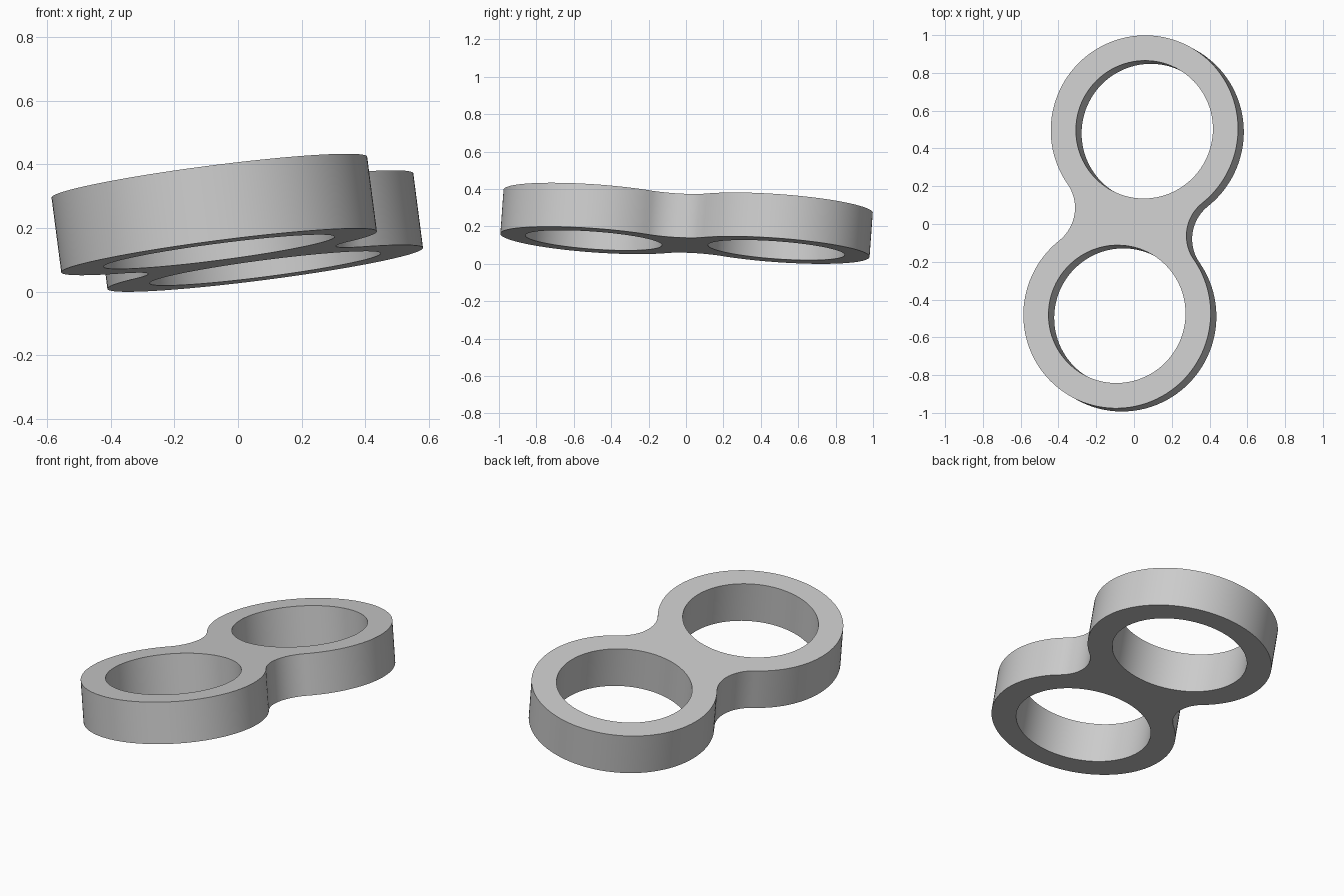
import bpy, bmesh
from math import sin, cos, pi, atan2, hypot
from mathutils import Vector, Matrix

cube = bpy.data.objects.get("Cube")
if cube:
    bpy.data.objects.remove(cube)

RING, HOLE, THICK = 0.5, 0.366, 0.237
NECK = 0.303                      # half width of the waist

# Plate frame: centres of the two rings on the top face
low, high = Vector((-0.09, -0.477, 0.36)), Vector((0.055, 0.5, 0.308))
half = (high - low).length / 2
fillet = (NECK**2 + half**2 - RING**2) / (2 * (RING - NECK))
side = NECK + fillet              # lateral offset of the fillet centres
a = atan2(half, side)


def arc(cx, cy, r, start, end, steps):
    return [(cx + r * cos(start + (end - start) * i / steps),
             cy + r * sin(start + (end - start) * i / steps)) for i in range(steps)]


outline = (arc(0, half, RING, -a, pi + a, 80)
           + arc(-side, 0, fillet, a, -a, 24)
           + arc(0, -half, RING, pi - a, 2 * pi + a, 80)
           + arc(side, 0, fillet, pi + a, pi - a, 24))
holes = [arc(0, s * half, HOLE, 0, 2 * pi, 96) for s in (1, -1)]

# Flat face with two holes, extruded to a plate
bm = bmesh.new()
for loop in [outline] + holes:
    vs = [bm.verts.new((x, y, -THICK)) for x, y in loop]
    for i, v in enumerate(vs):
        bm.edges.new((v, vs[(i + 1) % len(vs)]))
bmesh.ops.triangle_fill(bm, edges=bm.edges[:], use_beauty=True, normal=(0, 0, 1))
ext = bmesh.ops.extrude_face_region(bm, geom=bm.faces[:], use_keep_orig=True)
bmesh.ops.translate(bm, vec=(0, 0, THICK),
                    verts=[g for g in ext["geom"] if isinstance(g, bmesh.types.BMVert)])
bmesh.ops.recalc_face_normals(bm, faces=bm.faces[:])

# Tilt the plate into place
y_axis = (high - low).normalized()
z_axis = Vector((-0.13, 0.0726, 1))
z_axis = (z_axis - y_axis * z_axis.dot(y_axis)).normalized()
x_axis = y_axis.cross(z_axis)
rot = Matrix((x_axis, y_axis, z_axis)).transposed().to_4x4()
bm.transform(Matrix.Translation((low + high) / 2) @ rot)

mesh = bpy.data.meshes.new("double_ring_plate")
bm.to_mesh(mesh)
bm.free()
plate = bpy.data.objects.new("double_ring_plate", mesh)
bpy.context.collection.objects.link(plate)

# Grey material
mat = bpy.data.materials.new("plain_grey")
mat.use_nodes = True
grey = (0.6, 0.6, 0.6, 1)
mat.diffuse_color = grey
mat.node_tree.nodes["Principled BSDF"].inputs["Base Color"].default_value = grey
mesh.materials.append(mat)

bpy.ops.object.select_all(action='DESELECT')
plate.select_set(True)
bpy.context.view_layer.objects.active = plate
bpy.ops.object.shade_smooth_by_angle(angle=pi / 6)
